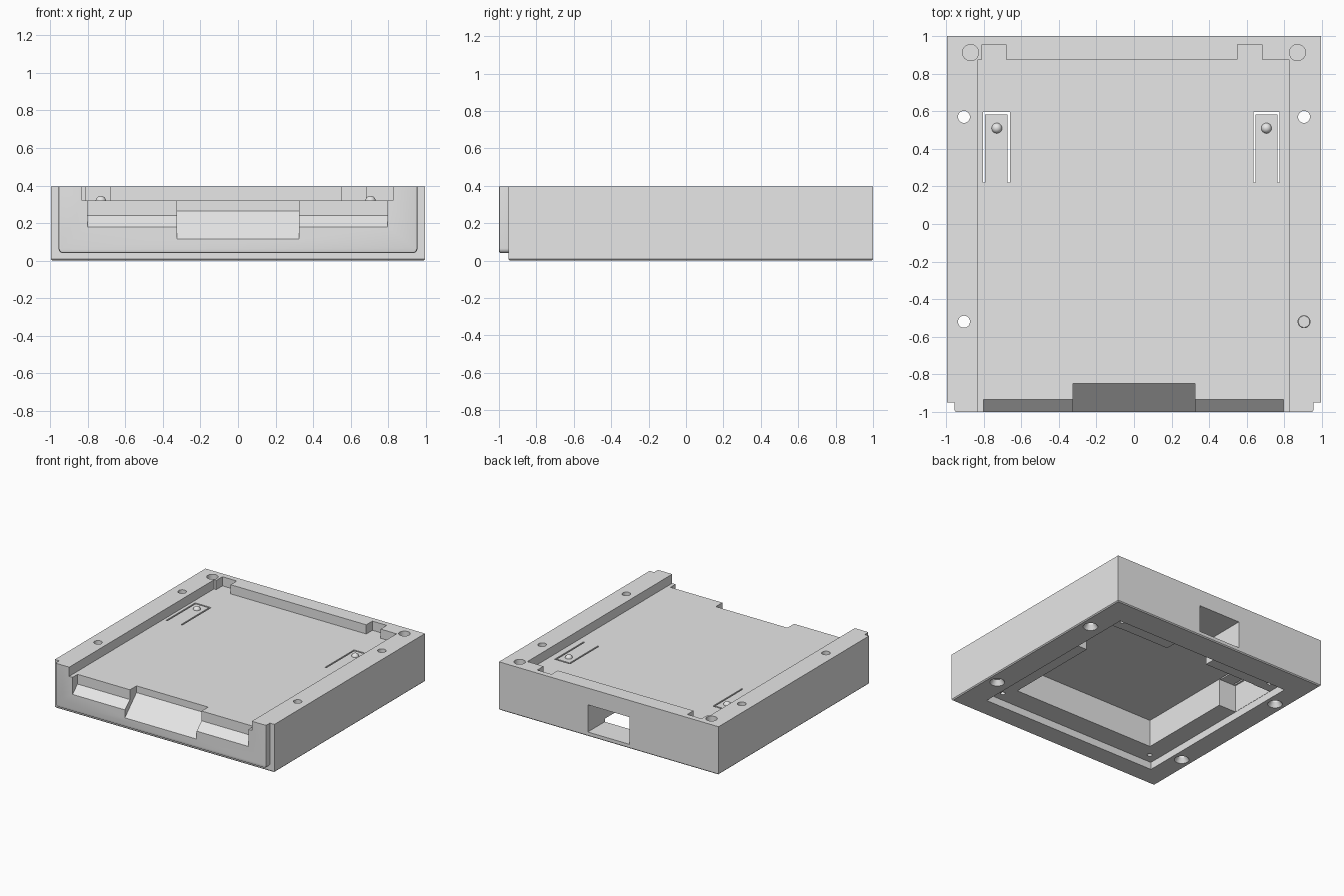
import bpy, bmesh, math
from mathutils import Matrix

if "Cube" in bpy.data.objects:
    bpy.data.objects.remove(bpy.data.objects["Cube"])

grey = bpy.data.materials.new("plain grey")
grey.diffuse_color = (0.8, 0.8, 0.8, 1)
grey.use_nodes = True
grey.node_tree.nodes["Principled BSDF"].inputs["Base Color"].default_value = grey.diffuse_color


def make(name, bm):
    bmesh.ops.recalc_face_normals(bm, faces=bm.faces[:])
    me = bpy.data.meshes.new(name)
    bm.to_mesh(me)
    bm.free()
    me.materials.append(grey)
    ob = bpy.data.objects.new(name, me)
    bpy.context.collection.objects.link(ob)
    return ob


def box(name, x0, x1, y0, y1, z0, z1):
    bm = bmesh.new()
    m = (Matrix.Translation(((x0 + x1) / 2, (y0 + y1) / 2, (z0 + z1) / 2))
         @ Matrix.Diagonal((x1 - x0, y1 - y0, z1 - z0, 1)))
    bmesh.ops.create_cube(bm, size=1, matrix=m)
    return make(name, bm)


def cone(name, x, y, z0, z1, r0, r1):
    bm = bmesh.new()
    bmesh.ops.create_cone(bm, cap_ends=True, segments=32, radius1=r0, radius2=r1,
                          depth=z1 - z0,
                          matrix=Matrix.Translation((x, y, (z0 + z1) / 2)))
    return make(name, bm)


def prism(name, x0, x1, profile):
    """Extrude a (y, z) profile along x."""
    bm = bmesh.new()
    face = bm.faces.new([bm.verts.new((x0, y, z)) for y, z in profile])
    ext = bmesh.ops.extrude_face_region(bm, geom=[face])
    bmesh.ops.translate(bm, vec=(x1 - x0, 0, 0),
                        verts=[v for v in ext["geom"] if isinstance(v, bmesh.types.BMVert)])
    return make(name, bm)


def bevel_edges(ob, width, segments, rule):
    bm = bmesh.new()
    bm.from_mesh(ob.data)
    edges = [e for e in bm.edges if rule(e.verts[0].co, e.verts[1].co)]
    bmesh.ops.bevel(bm, geom=edges, offset=width, segments=segments, profile=0.5,
                    affect='EDGES')
    bm.to_mesh(ob.data)
    bm.free()


def combine(target, tool, op='DIFFERENCE'):
    mod = target.modifiers.new("bool", 'BOOLEAN')
    mod.operation, mod.solver, mod.object = op, 'EXACT', tool
    dg = bpy.context.evaluated_depsgraph_get()
    me = bpy.data.meshes.new_from_object(target.evaluated_get(dg))
    target.modifiers.clear()
    target.data = me
    bpy.data.objects.remove(tool)


TOP, FLOOR, CEIL, RECESS = 0.395, 0.32, 0.285, 0.06

# Main case with fine lower edges, and the stepped front lip
case = box("case", -0.995, 0.995, -0.95, 1.0, 0, TOP)
bevel_edges(case, 0.008, 1, lambda a, b: a.z < 0.01 and b.z < 0.01)
lip = box("lip", -0.955, 0.955, -1.0, -0.90, 0.04, TOP)
bevel_edges(lip, 0.025, 4, lambda a, b: abs(a.x - b.x) < 0.01 and abs(a.z - b.z) < 0.01
            and a.z < 0.1)
bevel_edges(lip, 0.01, 2, lambda a, b: a.y < -0.99 and b.y < -0.99
            and min(a.z, b.z) < TOP - 0.01)
combine(case, lip, 'UNION')

cutters = [
    # Top tray and its rear notches
    box("tray", -0.83, 0.825, -1.1, 0.875, FLOOR, 0.5),
    box("notch", -0.81, -0.68, 0.8, 0.955, FLOOR, 0.5),
    box("notch", 0.55, 0.68, 0.8, 0.955, FLOOR, 0.5),
    # Sloped front cut-outs
    prism("front_slot", -0.80, 0.795,
          [(-0.935, 0.24), (-1.05, 0.134), (-1.05, 0.36), (-0.935, 0.36)]),
    prism("finger_slot", -0.325, 0.325,
          [(-0.85, 0.265), (-1.05, 0.065), (-1.05, 0.37), (-0.85, 0.37)]),
    # Underside recess, inner cavity and rear port
    box("recess", -0.82, 0.79, -0.78, 0.78, -0.1, RECESS),
    box("cavity", -0.66, 0.64, -0.60, 0.615, -0.05, CEIL),
    box("port", -0.19, 0.19, 0.5, 1.1, 0.035, 0.258),
]
# Spring tabs: pocket below and a U-shaped slot around each
for x0, x1, p0, p1 in ((-0.805, -0.66, -0.818, -0.6), (0.635, 0.775, 0.6, 0.788)):
    t = 0.012
    cutters += [
        box("tab_pocket", p0, p1, 0.21, 0.61, 0.02, CEIL),
        box("tab_slot", x0, x0 + t, 0.22, 0.595, 0.2, 0.4),
        box("tab_slot", x1 - t, x1, 0.22, 0.595, 0.2, 0.4),
        box("tab_slot", x0, x1, 0.595 - t, 0.595, 0.2, 0.4),
    ]
# Screw holes with countersinks, round top sockets, small pin holes
for s in (-1, 1):
    for y in (0.57, -0.52):
        cutters.append(cone("screw_hole", s * 0.905, y, -0.1, 0.5, 0.032, 0.032))
        cutters.append(cone("countersink", s * 0.905, y, -0.01, 0.04, 0.062, 0.03))
    cutters.append(cone("socket", s * 0.87, 0.912, TOP - 0.06, 0.5, 0.043, 0.043))
    for y in (-0.7, 0.7):
        cutters.append(cone("pin_hole", s * 0.72 - 0.02, y, 0.02, RECESS + 0.08, 0.018, 0.018))
for c in cutters:
    combine(case, c)

# Small domes on the spring tabs
for name, x in (("left_tab_bump", -0.73), ("right_tab_bump", 0.705)):
    bm = bmesh.new()
    bmesh.ops.create_uvsphere(bm, u_segments=24, v_segments=12, radius=0.028,
                              matrix=Matrix.Translation((x, 0.51, 0.317)))
    make(name, bm)

# Smooth round surfaces, keep edges sharp
for ob in bpy.context.collection.objects:
    bpy.ops.object.select_all(action='DESELECT')
    ob.select_set(True)
    bpy.context.view_layer.objects.active = ob
    bpy.ops.object.shade_smooth_by_angle(angle=math.radians(30))
